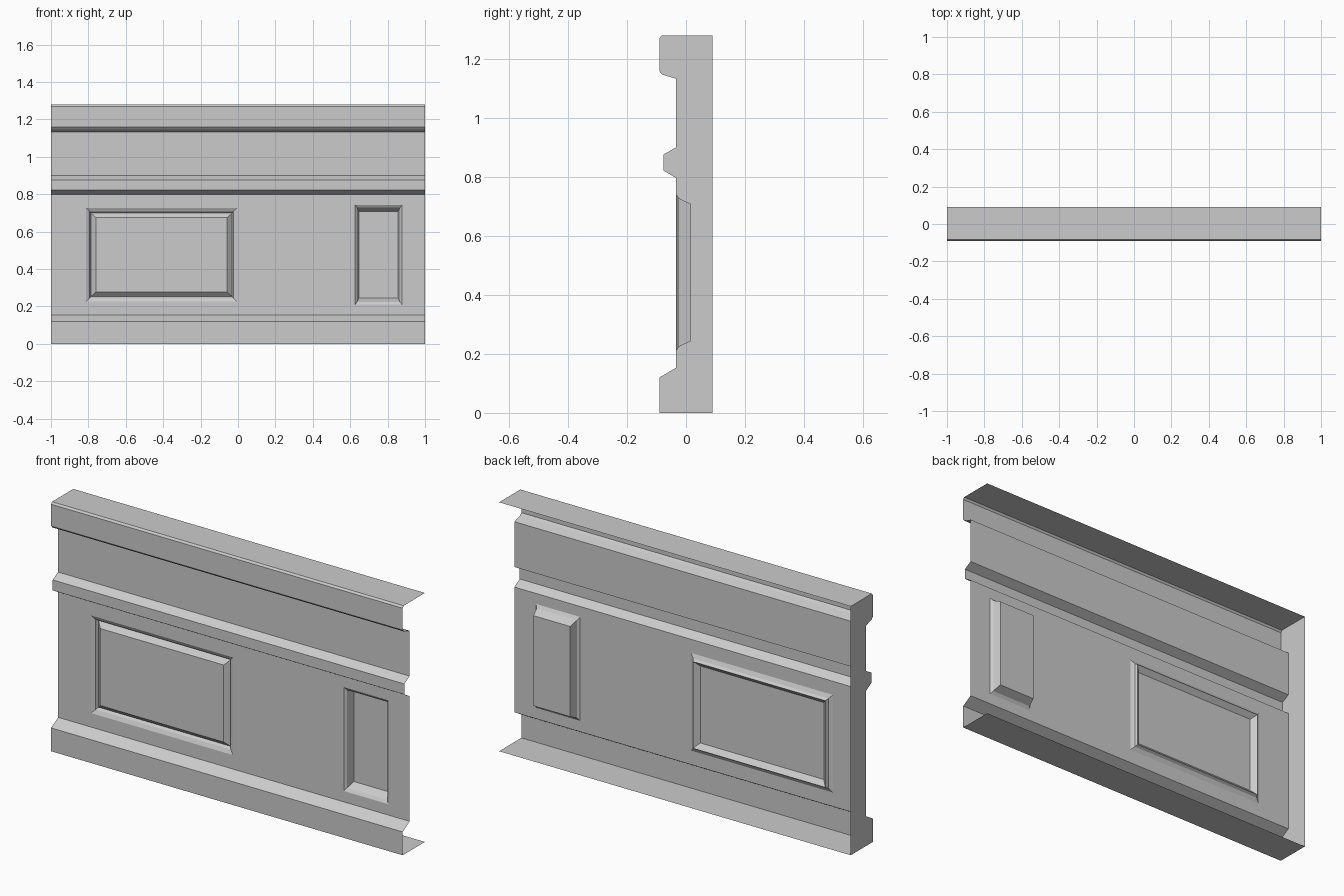
import bpy, bmesh

cube = bpy.data.objects.get("Cube")
if cube:
    bpy.data.objects.remove(cube)

HALF = 1.0
WALL = -0.034          # y of the main wall face
WALL_LOW, WALL_HIGH = 0.153, 0.797

paint = bpy.data.materials.new("wall_grey")
paint.use_nodes = True
grey = (0.6, 0.6, 0.6, 1)
paint.diffuse_color = grey
paint.node_tree.nodes["Principled BSDF"].inputs["Base Color"].default_value = grey


def finish(name, bm):
    bmesh.ops.remove_doubles(bm, verts=bm.verts, dist=0.0001)
    mesh = bpy.data.meshes.new(name)
    bm.to_mesh(mesh)
    bm.free()
    mesh.materials.append(paint)
    obj = bpy.data.objects.new(name, mesh)
    bpy.context.collection.objects.link(obj)


def add_face(bm, points):
    bm.faces.new([bm.verts.new(p) for p in points])


def rect(x0, x1, z0, z1, y=WALL):
    return [(x0, y, z0), (x1, y, z0), (x1, y, z1), (x0, y, z1)]


def strip(name, profile):
    """Sweep an open (y, z) profile along the wall."""
    bm = bmesh.new()
    for (y, z), (v, w) in zip(profile, profile[1:]):
        add_face(bm, [(-HALF, y, z), (HALF, y, z), (HALF, v, w), (-HALF, v, w)])
    finish(name, bm)


def panel(name, x0, x1, z0, z1, steps):
    """Nested rectangular rings, each step (x inset, z inset, y), closed in the middle."""
    bm = bmesh.new()
    outer = rect(x0, x1, z0, z1)
    for dx, dz, y in steps:
        inner = rect(x0 + dx, x1 - dx, z0 + dz, z1 - dz, y)
        for i in range(4):
            j = (i + 1) % 4
            add_face(bm, [outer[i], outer[j], inner[j], inner[i]])
        outer = inner
    add_face(bm, outer)
    finish(name, bm)


# Mouldings, from floor to cap
base = [(0.09, 0), (-0.09, 0), (-0.09, 0.12), (WALL, WALL_LOW)]
rail = [(WALL, WALL_HIGH), (-0.077, 0.822), (-0.077, 0.876), (WALL, 0.9)]
crown = [(WALL, 1.133), (-0.08, 1.147), (-0.09, 1.158),
         (-0.09, 1.27), (-0.082, 1.28), (0.09, 1.28)]
strip("baseboard", base)
strip("chair_rail", rail)
strip("upper_wall", [rail[-1], crown[0]])
strip("crown_moulding", crown)

# Closed end on the right-hand side; back and other end stay open
bm = bmesh.new()
add_face(bm, [(-HALF, y, z) for y, z in base + rail + crown])
finish("end_cap", bm)

# Lower wall with two openings
wide = (-0.813, -0.005, 0.225, 0.727)
narrow = (0.626, 0.877, 0.209, 0.743)
bm = bmesh.new()
left = -HALF
for x0, x1, z0, z1 in (wide, narrow):
    add_face(bm, rect(left, x0, WALL_LOW, WALL_HIGH))
    add_face(bm, rect(x0, x1, WALL_LOW, z0))
    add_face(bm, rect(x0, x1, z1, WALL_HIGH))
    left = x1
add_face(bm, rect(left, HALF, WALL_LOW, WALL_HIGH))
finish("lower_wall", bm)

# Raised field behind a groove, and a deep sunken panel
panel("wide_panel", *wide,
      [(0.02, 0.02, -0.024), (0.027, 0.028, -0.01), (0.053, 0.053, WALL)])
panel("narrow_panel", *narrow,
      [(0.011, 0.015, -0.024), (0.021, 0.035, 0.017)])
